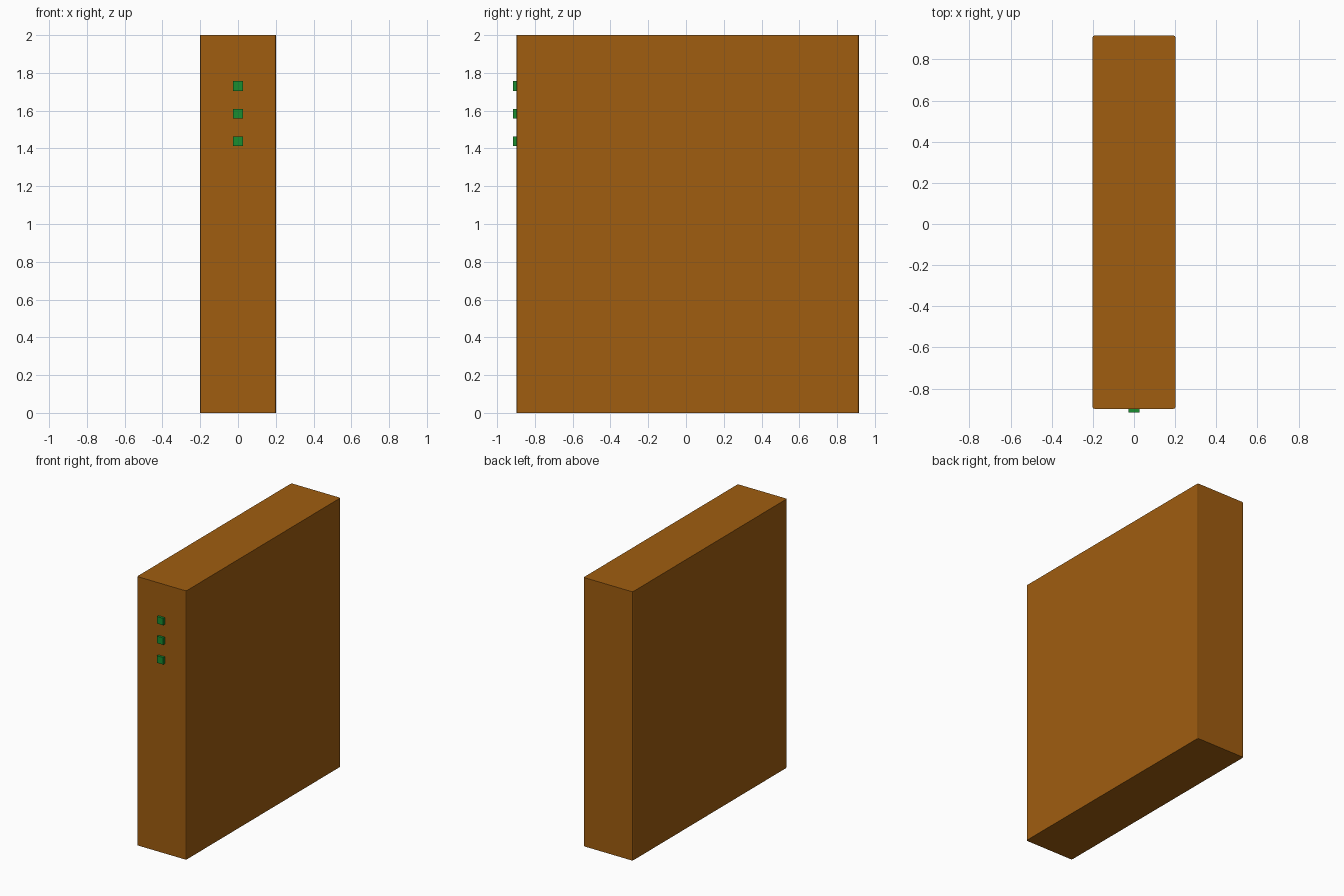
import bpy, bmesh

if "Cube" in bpy.data.objects:
    bpy.data.objects.remove(bpy.data.objects["Cube"])


def box(name, lo, hi, color, bevel=0.0):
    """Box between two corners, with optional rounded vertical edges."""
    bm = bmesh.new()
    bmesh.ops.create_cube(bm, size=1)
    for v in bm.verts:
        v.co = [lo[i] + (v.co[i] + 0.5) * (hi[i] - lo[i]) for i in range(3)]
    if bevel:
        upright = [e for e in bm.edges
                   if abs(e.verts[0].co.z - e.verts[1].co.z) > 0.01]
        bmesh.ops.bevel(bm, geom=upright, offset=bevel, segments=2,
                        profile=0.5, affect='EDGES')
    mesh = bpy.data.meshes.new(name)
    bm.to_mesh(mesh)
    bm.free()
    mesh.materials.append(color)
    ob = bpy.data.objects.new(name, mesh)
    bpy.context.collection.objects.link(ob)
    return ob


def material(name, rgb):
    m = bpy.data.materials.new(name)
    m.diffuse_color = (*rgb, 1)
    m.use_nodes = True
    m.node_tree.nodes["Principled BSDF"].inputs["Base Color"].default_value = m.diffuse_color
    return m


brown = material("brown", (0.35, 0.11, 0.005))
green = material("green", (0.01, 0.27, 0.03))

# Upright case with softened vertical edges
box("case", (-0.202, -0.898, 0), (0.202, 0.916, 2), brown, 0.01)

# Three small buttons on the front, slightly sunk into the case
for i, z in enumerate((1.73, 1.584, 1.438)):
    box(f"front_button_{i + 1}", (-0.026, -0.916, z - 0.026),
        (0.026, -0.88, z + 0.026), green)
